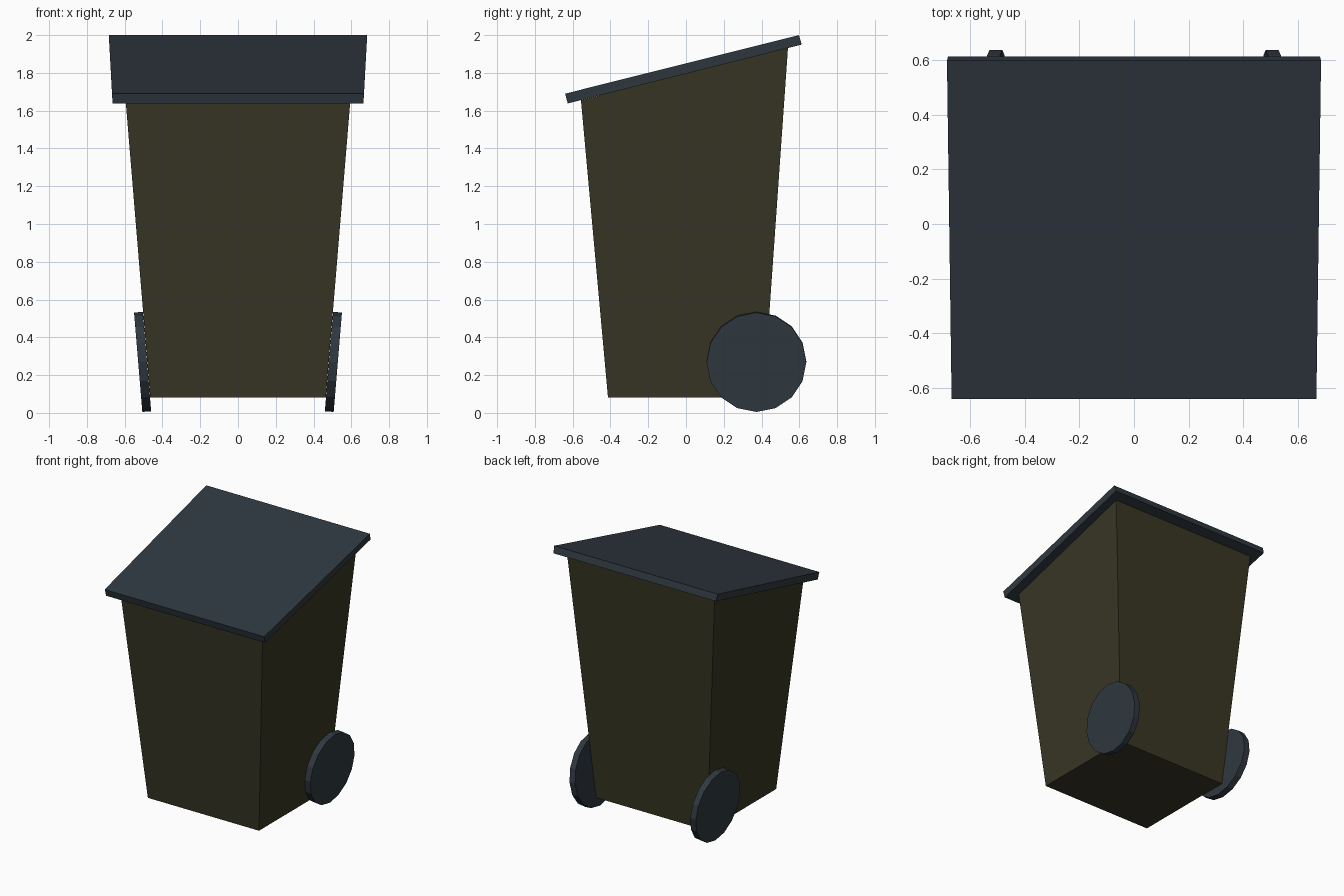
import bpy, bmesh, math
from mathutils import Matrix, Vector

if "Cube" in bpy.data.objects:
    bpy.data.objects.remove(bpy.data.objects["Cube"])


def material(name, rgb):
    m = bpy.data.materials.new(name)
    m.diffuse_color = (*rgb, 1)
    m.use_nodes = True
    m.node_tree.nodes["Principled BSDF"].inputs["Base Color"].default_value = m.diffuse_color
    return m


OLIVE = material("dark olive", (0.0395, 0.037, 0.0176))
SLATE = material("dark slate", (0.0284, 0.0395, 0.0513))


def finish(name, bm, mat):
    bmesh.ops.recalc_face_normals(bm, faces=bm.faces)
    me = bpy.data.meshes.new(name)
    bm.to_mesh(me)
    bm.free()
    me.materials.append(mat)
    ob = bpy.data.objects.new(name, me)
    bpy.context.collection.objects.link(ob)
    return ob


def shaped_box(name, mat, corners):
    """Box whose side-view corners (y sign, z sign) map to (half width, y, z)."""
    bm = bmesh.new()
    bmesh.ops.create_cube(bm, size=2)
    for v in bm.verts:
        w, y, z = corners[(round(v.co.y), round(v.co.z))]
        v.co = (v.co.x * w, y, z)
    return finish(name, bm, mat)


# Tapered body with a slanted rim
shaped_box("bin_body", OLIVE, {
    (-1, -1): (0.465, -0.413, 0.082), (1, -1): (0.465, 0.41, 0.082),
    (-1, 1): (0.595, -0.556, 1.655), (1, 1): (0.617, 0.54, 1.934)})

# Sloping lid, slightly wider at the back
shaped_box("lid", SLATE, {
    (-1, -1): (0.664, -0.626, 1.638), (1, -1): (0.68, 0.613, 1.95),
    (-1, 1): (0.667, -0.64, 1.69), (1, 1): (0.684, 0.598, 2.0)})

# Wheels, leaning with the body sides
LEAN = math.atan(0.083)
for side, label in ((1, "right"), (-1, "left")):
    bm = bmesh.new()
    bmesh.ops.create_cone(bm, cap_ends=True, segments=16,
                          radius1=0.264, radius2=0.264, depth=0.047)
    bm.transform(Matrix.Translation(Vector((side * 0.505, 0.373, 0.27)))
                 @ Matrix.Rotation(side * LEAN, 4, 'Y')
                 @ Matrix.Rotation(math.pi / 2, 4, 'Y'))
    finish(label + "_wheel", bm, SLATE)
